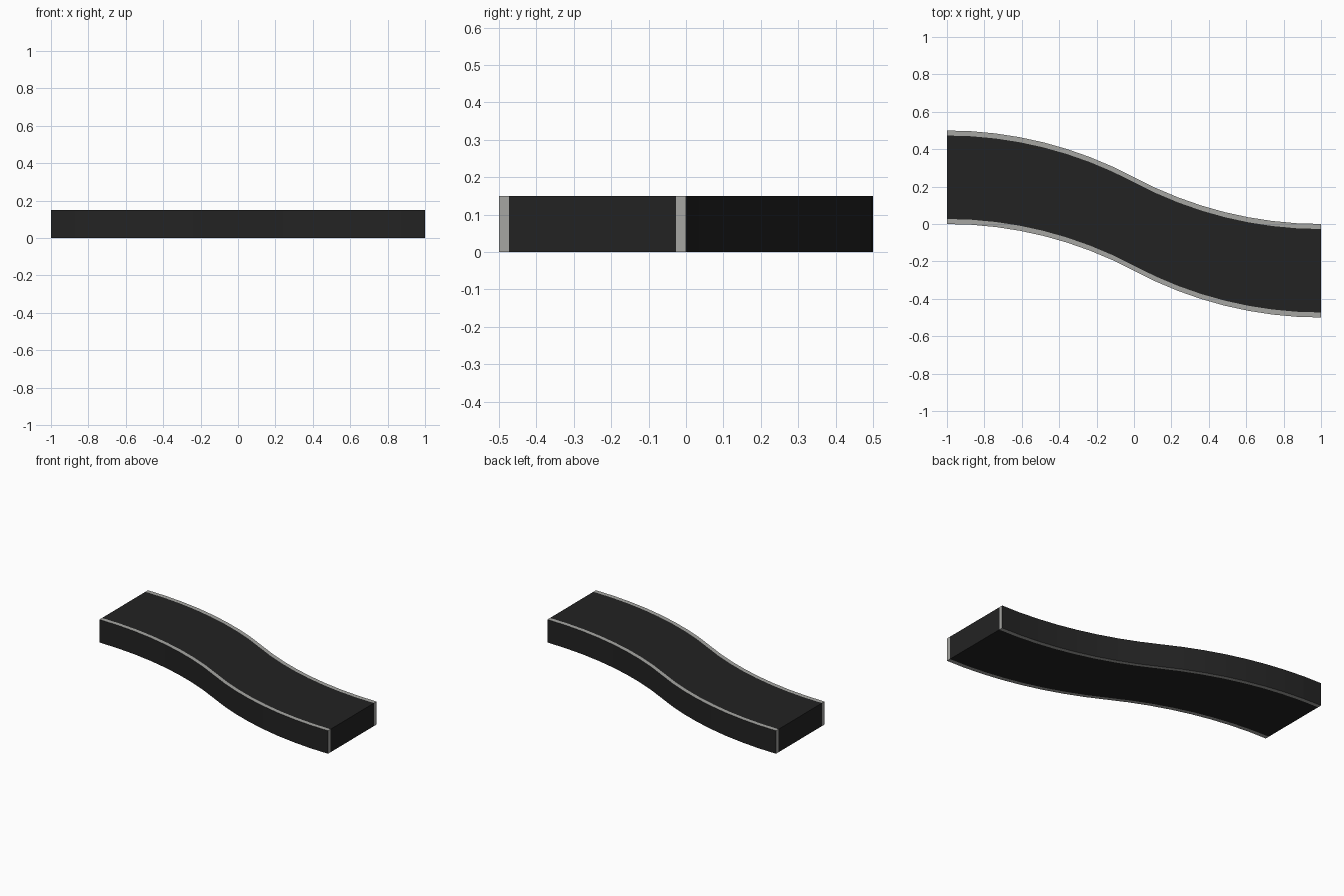
import bpy, bmesh, math

if "Cube" in bpy.data.objects:
    bpy.data.objects.remove(bpy.data.objects["Cube"])

HEIGHT = 0.15
RIM = 0.027
SEG = 8                 # segments per half of the S bend
R = 2.125               # arc radius: drops 0.25 over a run of 1


def material(name, rgb):
    m = bpy.data.materials.new(name)
    m.diffuse_color = (*rgb, 1)
    m.use_nodes = True
    m.node_tree.nodes["Principled BSDF"].inputs["Base Color"].default_value = m.diffuse_color
    return m


dark = material("dark rubber", (0.0165, 0.0165, 0.0165))
grey = material("light grey rim", (0.38, 0.38, 0.365))

# S-shaped centre line made of two mirrored arcs
sweep = math.asin(1 / R)
left = [(-1 + R * math.sin(sweep * i / SEG),
         0.25 - R * (1 - math.cos(sweep * i / SEG))) for i in range(SEG + 1)]
path = left + [(-x, -y) for x, y in reversed(left[:-1])]


def strip(name, y0, y1, rule):
    """Sweep a rectangular section between offsets y0 and y1 along the path."""
    bm = bmesh.new()
    rings = [[bm.verts.new((x, y + o, z)) for o, z in
              ((y0, 0), (y1, 0), (y1, HEIGHT), (y0, HEIGHT))] for x, y in path]
    for a, b in zip(rings, rings[1:]):
        for k in range(4):
            n = (k + 1) % 4
            bm.faces.new((a[k], a[n], b[n], b[k]))
    bm.faces.new(rings[0])
    bm.faces.new(rings[-1])
    bmesh.ops.recalc_face_normals(bm, faces=bm.faces)
    for f in bm.faces:
        f.material_index = rule(f.normal)
    me = bpy.data.meshes.new(name)
    bm.to_mesh(me)
    bm.free()
    me.materials.append(dark)
    me.materials.append(grey)
    ob = bpy.data.objects.new(name, me)
    bpy.context.collection.objects.link(ob)


# Dark slab, with rims that are grey on top, bottom and ends, dark on the walls
def rim_rule(n):
    return int(abs(n.z) > 0.5 or abs(n.x) > 0.9)


strip("curved_slab", -0.25 + RIM, 0.25 - RIM, lambda n: 0)
strip("front_rim", -0.25, -0.25 + RIM, rim_rule)
strip("back_rim", 0.25 - RIM, 0.25, rim_rule)
